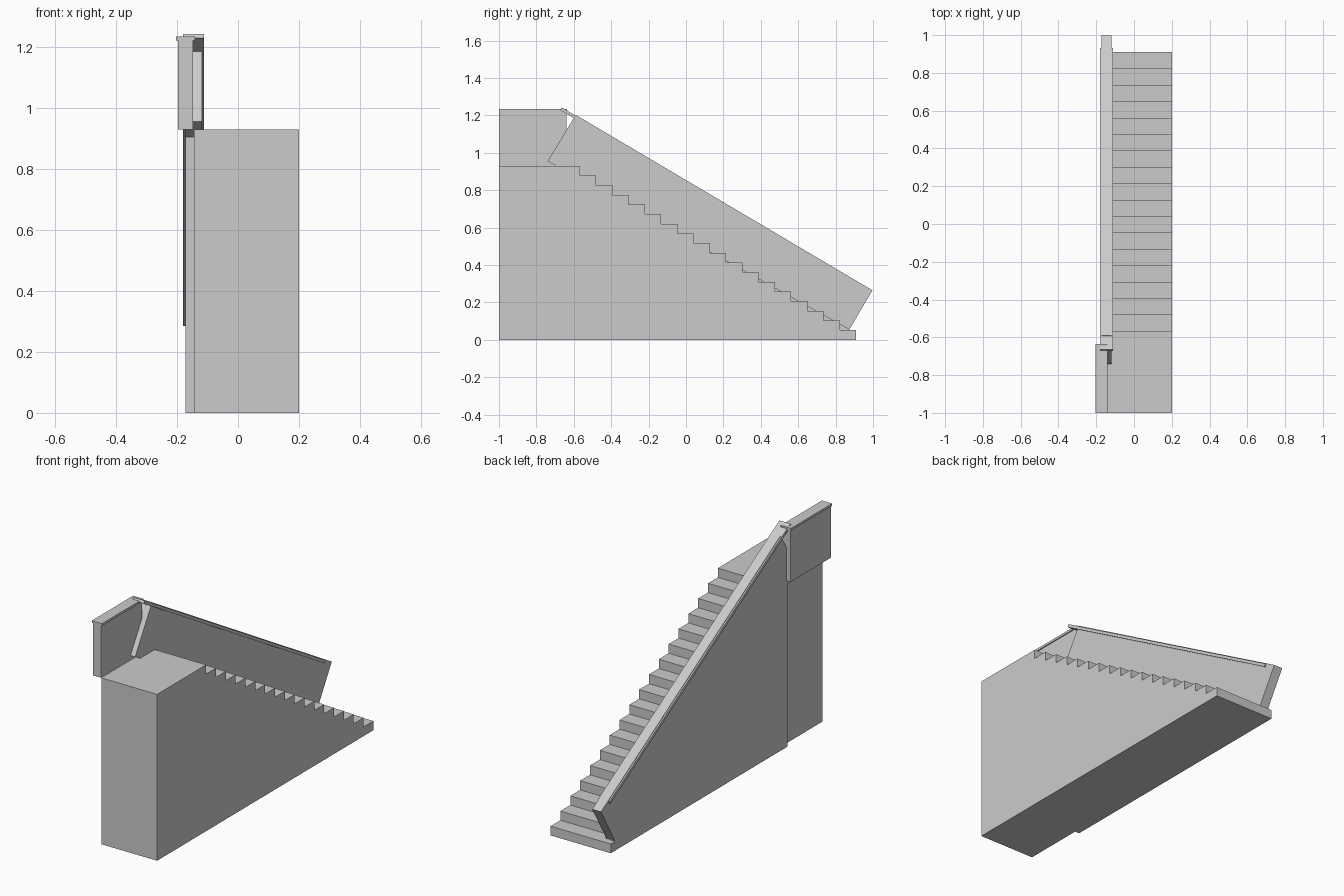
import bpy, bmesh

if "Cube" in bpy.data.objects:
    bpy.data.objects.remove(bpy.data.objects["Cube"])

grey = bpy.data.materials.new("light_grey")
grey.diffuse_color = (0.6, 0.6, 0.6, 1)
grey.use_nodes = True
grey.node_tree.nodes["Principled BSDF"].inputs["Base Color"].default_value = grey.diffuse_color


def extrude_profile(name, pts, x0, x1):
    """Solid from a (y, z) outline extruded between two x values."""
    bm = bmesh.new()
    face = bm.faces.new([bm.verts.new((x0, y, z)) for y, z in pts])
    ext = bmesh.ops.extrude_face_region(bm, geom=[face])
    verts = [g for g in ext["geom"] if isinstance(g, bmesh.types.BMVert)]
    bmesh.ops.translate(bm, verts=verts, vec=(x1 - x0, 0, 0))
    bmesh.ops.recalc_face_normals(bm, faces=bm.faces)
    mesh = bpy.data.meshes.new(name)
    bm.to_mesh(mesh)
    bm.free()
    mesh.materials.append(grey)
    ob = bpy.data.objects.new(name, mesh)
    bpy.context.collection.objects.link(ob)
    return ob


def rect(y0, y1, z0, z1):
    return [(y0, z0), (y1, z0), (y1, z1), (y0, z1)]


# Solid flight of steps with upper landing
N, FRONT, TOP = 18, 0.91, 0.93
run, rise = 1.477 / (N - 1), TOP / N
steps = [(-1, 0), (FRONT, 0)]
for i in range(N):
    y = FRONT - i * run
    steps += [(y, i * rise), (y, (i + 1) * rise)] if i else [(y, rise)]
steps.append((-1, TOP))
extrude_profile("stairs", steps, -0.145, 0.2)

# Sloping side wall: a tilted slab
wall = [(-0.59, 1.203), (0.997, 0.265), (0.873, 0.055), (-0.74, 0.955)]
extrude_profile("sloping_wall", wall, -0.172, -0.118)

# Skirt carrying the wall's outer face down to the ground
skirt = [(-0.65, 0), (FRONT, 0), (FRONT, rise), (0.873, rise),
         (0.873, 0.06), (-0.65, 0.908)]
extrude_profile("wall_skirt", skirt, -0.172, -0.14)

# Thin rail along the top of the sloping wall
rail = [(-0.665, 1.243), (0.932, 0.299), (0.924, 0.285), (-0.673, 1.229)]
extrude_profile("sloping_rail", rail, -0.18, -0.112)

# Landing guard wall and its cap
extrude_profile("landing_guard", rect(-1, -0.64, TOP, 1.223), -0.197, -0.147)
extrude_profile("guard_cap", rect(-1, -0.635, 1.221, 1.234), -0.204, -0.141)
